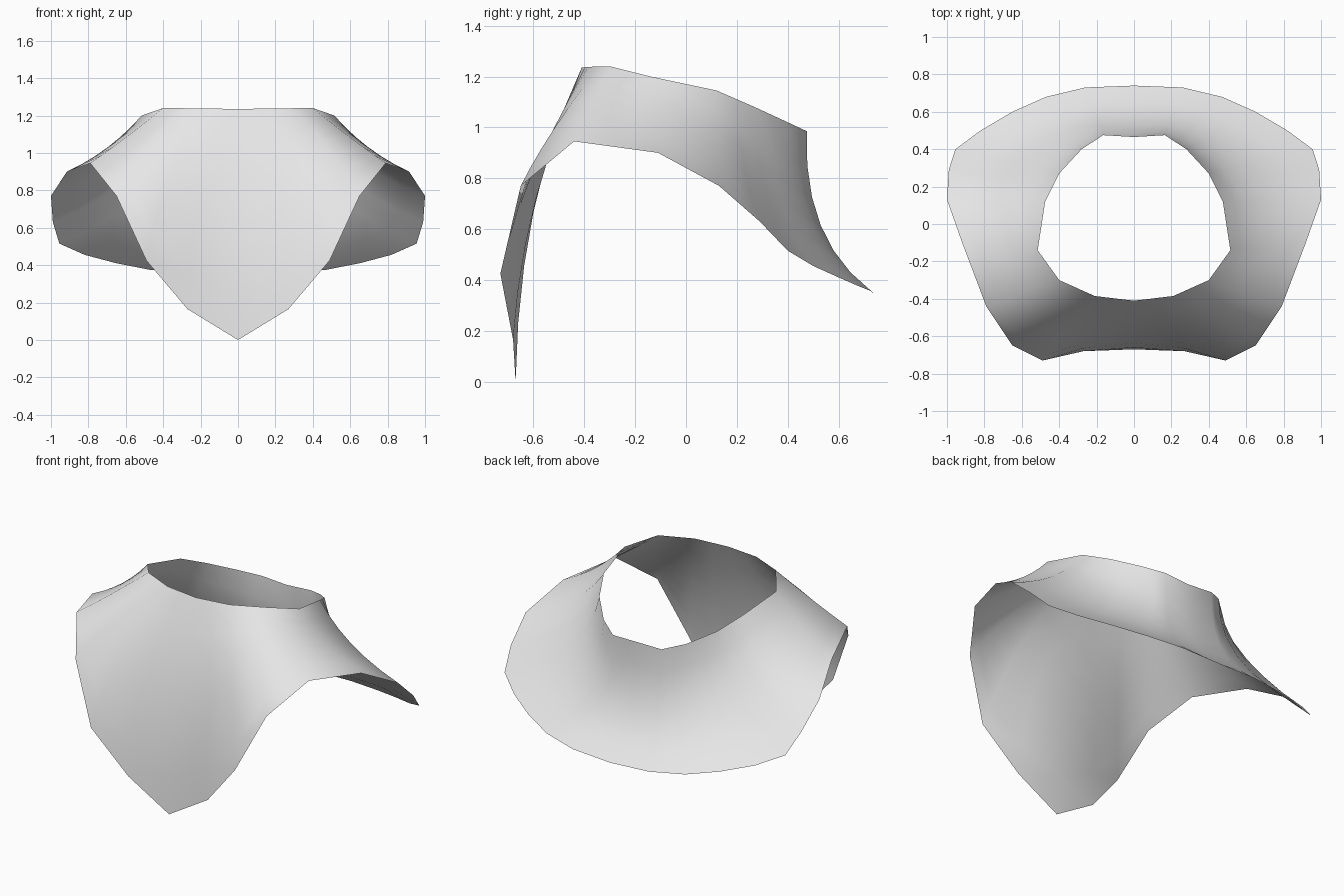
import bpy
from mathutils import Vector

default_cube = bpy.data.objects.get("Cube")
if default_cube:
    bpy.data.objects.remove(default_cube, do_unlink=True)

# Single cloth colour
cloth = bpy.data.materials.new("light grey cloth")
cloth.use_nodes = True
grey = (0.8, 0.8, 0.8, 1)
cloth.diffuse_color = grey
cloth.node_tree.nodes["Principled BSDF"].inputs["Base Color"].default_value = grey

# Lower hem of the left half, from the front tip round to the back
hem = [Vector(p) for p in (
    (0, -.67, 0), (.27, -.68, .165), (.49, -.73, .425), (.65, -.65, .77),
    (.79, -.44, .945), (.915, -.11, .9), (1, .13, .77), (.99, .29, .63),
    (.955, .4, .515), (.82, .5, .455), (.65, .6, .41), (.47, .68, .375),
    (.26, .73, .355), (0, .74, .345))]

# Neck opening: key points by column, the columns between them are averaged
neck = {column: Vector(p) for column, p in {
    0: (0, -.41, 1.235), 2: (.21, -.385, 1.238), 4: (.4, -.3, 1.24),
    5: (.515, -.14, 1.2), 6: (.475, .12, 1.145), 8: (.4, .27, 1.08),
    10: (.28, .4, 1.02), 12: (.165, .475, .985), 13: (0, .465, .98)}.items()}
for column in range(len(hem)):
    if column not in neck:
        neck[column] = (neck[column - 1] + neck[column + 1]) / 2

# How far each column swells outward: full at the chest, drawn in at the back
swell = [.96, .86, .74, .66, .56, .42, .3, .2, .1, .05, 0, -.04, -.07, -.09]


def drape(column, t):
    """Point on the curved fall of the cloth from neck to hem."""
    top, bottom = neck[column], hem[column]
    drop = .42 + .2 * min(column / 5, 1) + .06 * column / 13
    pull = top.lerp(bottom, swell[column])
    pull.z = top.z + (bottom.z - top.z) * drop
    return top.lerp(pull, t).lerp(pull.lerp(bottom, t), t)


# Left half of the sheet as a grid of columns and rows
rows = 6
verts = [drape(c, r / rows) for c in range(len(hem)) for r in range(rows + 1)]
faces = []
for c in range(len(hem) - 1):
    for r in range(rows):
        a = c * (rows + 1) + r
        b = a + rows + 1
        faces.append((a, a + 1, b + 1, b))

mesh = bpy.data.meshes.new("neck_scarf")
mesh.from_pydata(verts, [], faces)
mesh.materials.append(cloth)
for face in mesh.polygons:
    face.use_smooth = True

scarf = bpy.data.objects.new("neck_scarf", mesh)
bpy.context.collection.objects.link(scarf)

# Right half
mirror = scarf.modifiers.new("Mirror", "MIRROR")
mirror.use_axis[0] = True
mirror.use_clip = True
